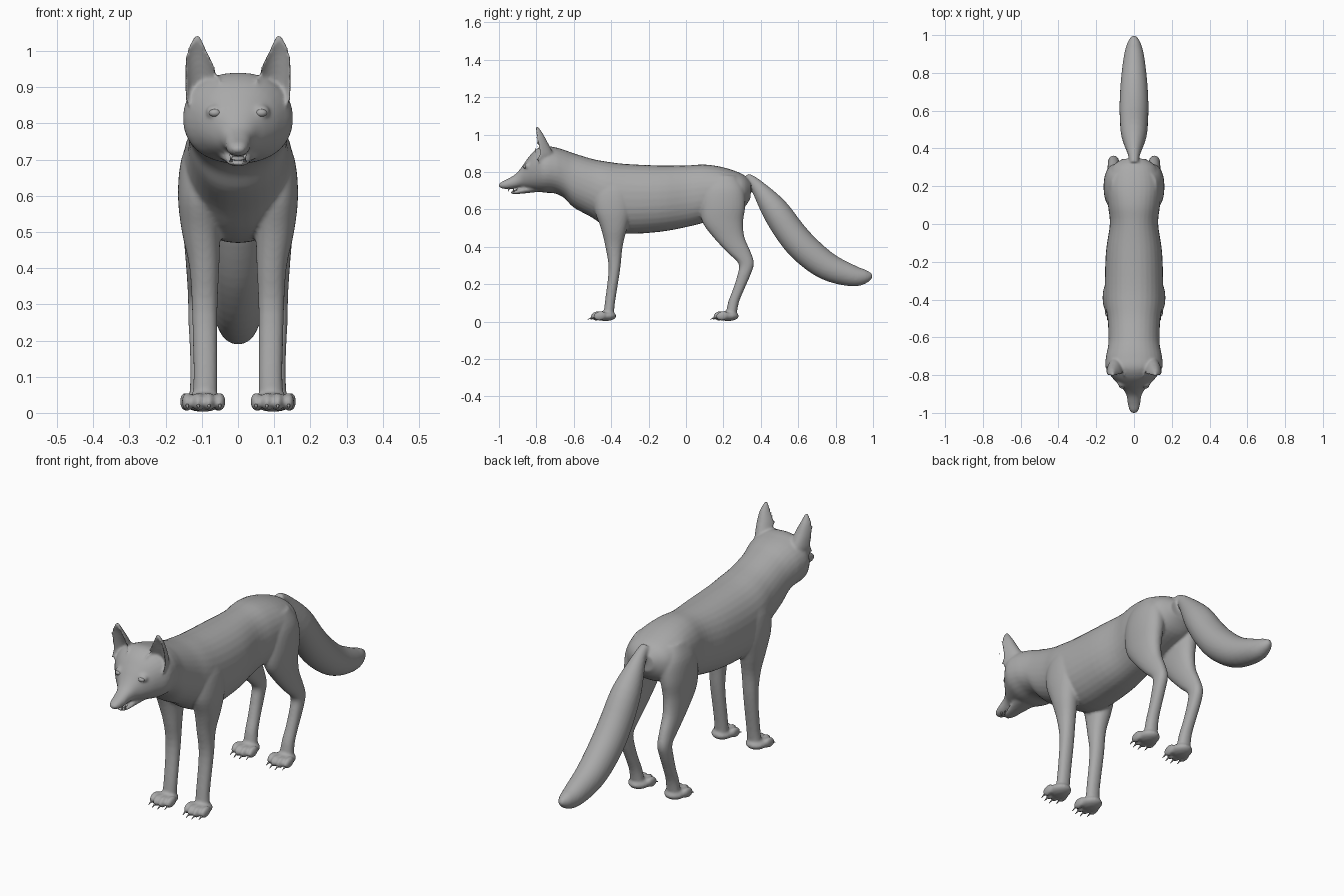
import bpy, bmesh, math
from mathutils import Vector, Matrix

cube = bpy.data.objects.get("Cube")
if cube:
    bpy.data.objects.remove(cube)

grey = bpy.data.materials.new("plain grey")
grey.use_nodes = True
colour = (0.4, 0.4, 0.4, 1)
grey.diffuse_color = colour
grey.node_tree.nodes["Principled BSDF"].inputs["Base Color"].default_value = colour


def finish(bm, name):
    """Turn a bmesh into a smooth, coloured object."""
    bmesh.ops.recalc_face_normals(bm, faces=bm.faces[:])
    for face in bm.faces:
        face.smooth = True
    mesh = bpy.data.meshes.new(name)
    bm.to_mesh(mesh)
    bm.free()
    mesh.materials.append(grey)
    obj = bpy.data.objects.new(name, mesh)
    bpy.context.collection.objects.link(obj)
    return obj


def refine(rows, steps=4):
    """Catmull-Rom interpolation of rows of ring parameters."""
    rows = [Vector(r) for r in rows]
    out = []
    for i in range(len(rows) - 1):
        a, b, c = rows[max(i - 1, 0)], rows[i], rows[i + 1]
        d = rows[min(i + 2, len(rows) - 1)]
        for k in range(steps):
            t = k / steps
            out.append(b + (c - a) * (t / 2) + (a * 2 - b * 5 + c * 4 - d) * (t * t / 2)
                       + (b * 3 - a - c * 3 + d) * (t ** 3 / 2))
    return out + [rows[-1]]


def skin(bm, loops):
    """Bridge loops of points and cap both ends."""
    rings = [[bm.verts.new(p) for p in loop] for loop in loops]
    for lo, hi in zip(rings, rings[1:]):
        for i in range(len(lo)):
            j = (i + 1) % len(lo)
            bm.faces.new((lo[i], lo[j], hi[j], hi[i]))
    bm.faces.new(rings[0][::-1])
    bm.faces.new(rings[-1])


def oval(centre, u, v, sides=32, power=0.92):
    pts = []
    for i in range(sides):
        a = math.tau * i / sides
        c, s = math.cos(a), math.sin(a)
        pts.append(centre + u * math.copysign(abs(c) ** power, c)
                   + v * math.copysign(abs(s) ** power, s))
    return pts


def trunk(bm, rows):
    """Rows: y, top z, bottom z, half width."""
    skin(bm, [oval(Vector((0, y, (t + b) / 2)), Vector((w, 0, 0)), Vector((0, 0, (t - b) / 2)))
              for y, t, b, w in refine(rows)])


def limb(bm, rows, side):
    """Rows: z, centre x, centre y, half width, half depth."""
    skin(bm, [oval(Vector((side * x, y, z)), Vector((rx, 0, 0)), Vector((0, ry, 0)))
              for z, x, y, rx, ry in (refine([r[:4] + r[4:] for r in rows]))])


def ball(bm, centre, size, tilt=0):
    m = Matrix.Translation(centre) @ Matrix.Rotation(tilt, 4, "X") @ Matrix.Diagonal((*size, 1))
    bmesh.ops.create_uvsphere(bm, u_segments=20, v_segments=12, radius=1, matrix=m)


hide = bmesh.new()

# Muzzle, head, neck and torso in one run
trunk(hide, [
    (-1, .735, .722, .01), (-.985, .748, .712, .024), (-.95, .765, .709, .033),
    (-.91, .79, .714, .039), (-.88, .825, .718, .054), (-.85, .868, .71, .082),
    (-.81, .915, .7, .118), (-.76, .94, .69, .15), (-.7, .932, .685, .148),
    (-.65, .918, .66, .138), (-.6, .9, .61, .135), (-.5, .87, .555, .14),
    (-.42, .855, .5, .153), (-.32, .843, .47, .155), (-.14, .835, .48, .148),
    (0, .835, .505, .128), (.1, .84, .53, .138), (.2, .825, .56, .145),
    (.3, .79, .6, .12), (.345, .75, .66, .06)])

# Lower jaw
trunk(hide, [(-.78, .74, .695, .06), (-.86, .722, .686, .04),
             (-.91, .702, .682, .029), (-.938, .694, .684, .014)])

# Tail: y, z, radius, swept along its own direction
tail = refine([(.32, .77, .025), (.37, .735, .034), (.47, .605, .071), (.56, .475, .08),
               (.645, .38, .081), (.76, .293, .074), (.89, .245, .057),
               (.96, .242, .037), (.995, .25, .012)])
loops = []
for i, (y, z, r) in enumerate(tail):
    before, after = tail[max(i - 1, 0)], tail[min(i + 1, len(tail) - 1)]
    across = Vector((0, before[1] - after[1], after[0] - before[0])).normalized()
    loops.append(oval(Vector((0, y, z)), Vector((r * .94, 0, 0)), across * r, power=1))
skin(hide, loops)

fore = [(.02, .093, -.415, .036, .028), (.1, .09, -.407, .033, .027), (.28, .092, -.383, .035, .031),
        (.4, .093, -.385, .041, .046), (.5, .102, -.385, .053, .07), (.6, .107, -.39, .059, .1),
        (.7, .1, -.39, .057, .1), (.78, .085, -.39, .04, .06)]
hind = [(.02, .1, .24, .036, .028), (.1, .102, .253, .03, .029), (.17, .105, .28, .028, .03),
        (.25, .108, .31, .029, .035), (.31, .108, .322, .03, .041), (.37, .107, .284, .034, .063),
        (.45, .105, .23, .042, .083), (.53, .103, .197, .052, .108), (.62, .1, .197, .061, .12),
        (.71, .092, .2, .06, .11), (.78, .075, .2, .045, .07)]
# Ear: z, centre x, half width, cup depth
ear = [(.85, .1, .042, .1), (.89, .1, .049, .105), (.92, .101, .049, .094), (.96, .107, .042, .07),
       (1, .113, .028, .046), (1.03, .113, .014, .024), (1.044, .111, .005, .014)]

claws = bmesh.new()
eyes = bmesh.new()
teeth = bmesh.new()
for side in (1, -1):
    limb(hide, fore, side)
    limb(hide, hind, side)

    # Cupped ears with a crescent section
    loops = []
    for z, x, w, depth in refine(ear):
        loop = []
        for i in range(32):
            a = math.tau * i / 32
            d = depth if i < 16 else max(depth - .022, 0) * .75
            loop.append((side * (x + w * math.cos(a)), -.818 + (z - .85) * .07 + d * abs(math.sin(a)), z))
        loops.append(loop)
    skin(hide, loops)

    # Brow and eyelid swelling
    ball(hide, (side * .062, -.842, .832), (.027, .024, .021))
    ball(eyes, (side * .064, -.858, .829), (.016, .012, .011))

    # Paws with four toes and claws each
    for x, y in ((.095, -.43), (.1, .225)):
        ball(hide, (side * x, y, .03), (.052, .058, .027))
        for k in range(4):
            off = (k - 1.5) * .03
            reach = y - .052 + abs(off) * .5
            ball(hide, (side * x + off, reach, .031), (.0155, .036, .025), .2)
            tip = Matrix.Translation((side * x + off, reach - .036, .018)) @ Matrix.Rotation(1.95, 4, "X")
            bmesh.ops.create_cone(claws, cap_ends=True, segments=10, radius1=.006,
                                  radius2=.001, depth=.034, matrix=tip)

    # Fangs, upper and lower
    for y, z, turn in ((-.948, .705, math.pi), (-.922, .703, 0)):
        place = Matrix.Translation((side * .019, y, z)) @ Matrix.Rotation(turn, 4, "X")
        bmesh.ops.create_cone(teeth, cap_ends=True, segments=10, radius1=.005,
                              radius2=.001, depth=.02, matrix=place)

# Merge the masses into one continuous skin
body = finish(hide, "body")
remesh = body.modifiers.new("merge", "REMESH")
remesh.mode = "VOXEL"
remesh.voxel_size = .0065
remesh.use_smooth_shade = True
relax = body.modifiers.new("relax", "SMOOTH")
relax.factor = .5
relax.iterations = 6

finish(claws, "claws")
finish(eyes, "eyes")
finish(teeth, "fangs")

# Nose pad and tongue
nose = bmesh.new()
ball(nose, (0, -.983, .73), (.021, .017, .014), .3)
finish(nose, "nose")
tongue = bmesh.new()
ball(tongue, (0, -.895, .705), (.02, .034, .006), .2)
finish(tongue, "tongue")
